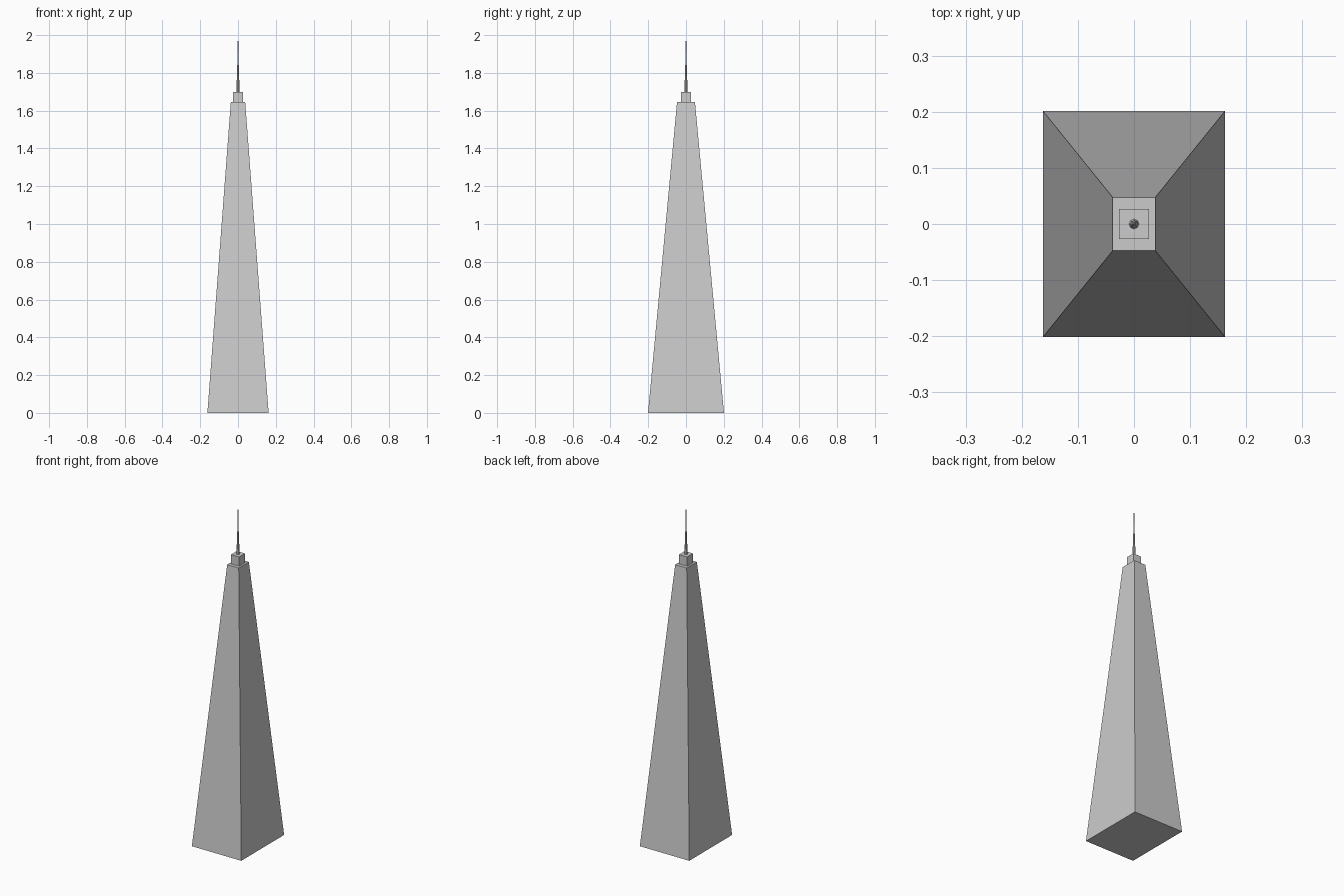
import bpy, bmesh

if "Cube" in bpy.data.objects:
    bpy.data.objects.remove(bpy.data.objects["Cube"])


def frustum(name, sections):
    """Rectangular tapered solid from (z, half_x, half_y) sections."""
    bm = bmesh.new()
    rings = [[bm.verts.new((sx * hx, sy * hy, z))
              for sx, sy in ((-1, -1), (1, -1), (1, 1), (-1, 1))]
             for z, hx, hy in sections]
    for a, b in zip(rings, rings[1:]):
        for i in range(4):
            j = (i + 1) % 4
            bm.faces.new((a[i], a[j], b[j], b[i]))
    bm.faces.new(rings[0][::-1])
    bm.faces.new(rings[-1])
    mesh = bpy.data.meshes.new(name)
    bm.to_mesh(mesh)
    bm.free()
    obj = bpy.data.objects.new(name, mesh)
    bpy.context.collection.objects.link(obj)


def mast(name, z0, z1, r0, r1):
    """Eight-sided tapered mast section."""
    bpy.ops.mesh.primitive_cone_add(vertices=8, radius1=r0, radius2=r1,
                                    depth=z1 - z0, location=(0, 0, (z0 + z1) / 2))
    bpy.context.object.name = name


# Tapering tower shaft and the square cap on its roof
frustum("tower_shaft", [(0, 0.162, 0.201), (1.645, 0.038, 0.0475)])
frustum("roof_cap", [(1.645, 0.027, 0.027), (1.70, 0.027, 0.027)])

# Stepped antenna
mast("antenna_base", 1.70, 1.78, 0.009, 0.006)
mast("antenna_middle", 1.78, 1.90, 0.005, 0.003)
mast("antenna_tip", 1.90, 2.00, 0.002, 0.001)
